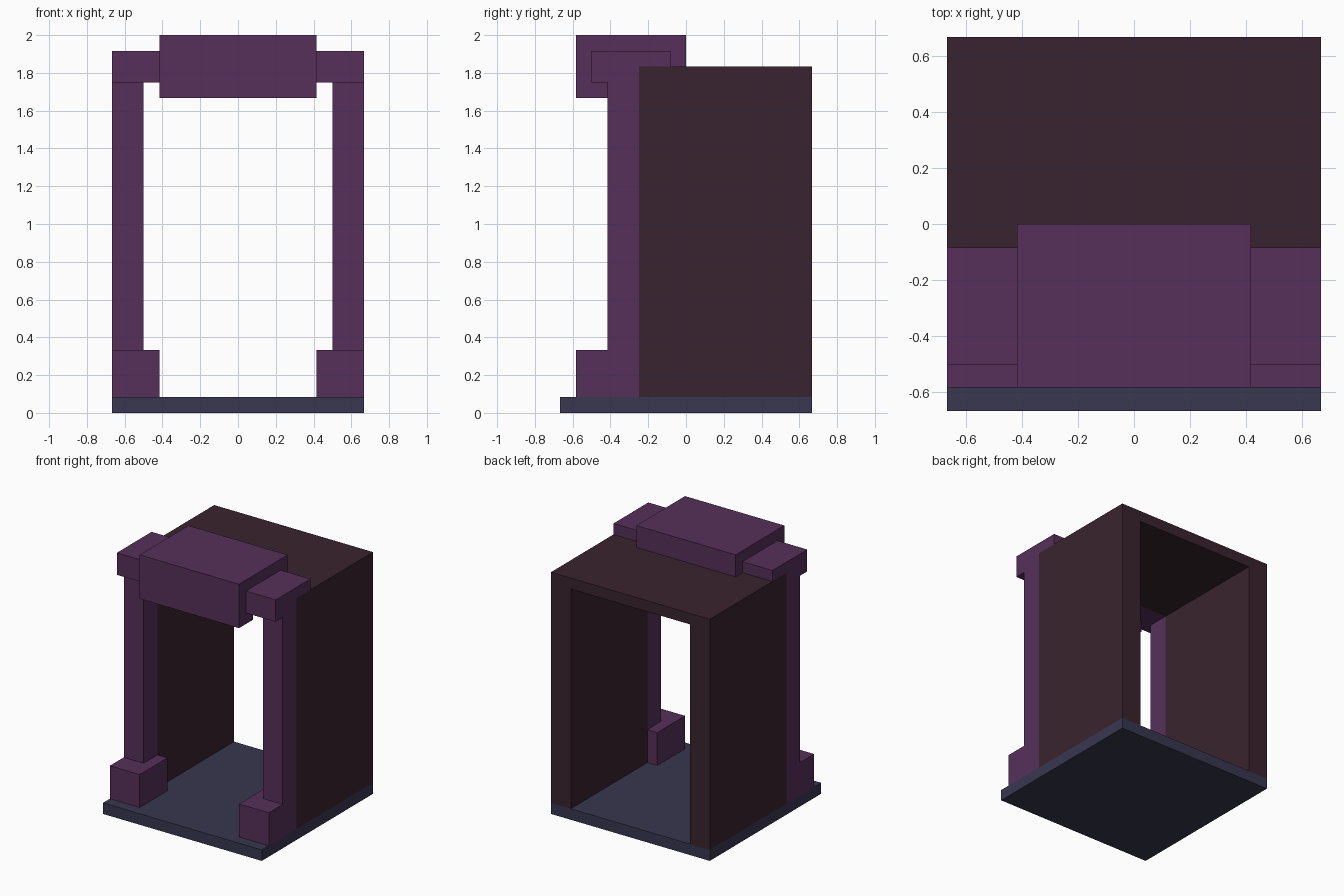
import bpy, bmesh

# Remove the default cube
cube = bpy.data.objects.get("Cube")
if cube:
    bpy.data.objects.remove(cube, do_unlink=True)

U = 1 / 12  # grid unit: the whole model is 24 units tall


def material(name, rgb):
    mat = bpy.data.materials.new(name)
    mat.use_nodes = True
    color = (*rgb, 1)
    mat.diffuse_color = color
    mat.node_tree.nodes["Principled BSDF"].inputs["Base Color"].default_value = color
    return mat


purple = material("plum purple", (0.093, 0.0296, 0.102))
brown = material("dark brown", (0.0409, 0.0176, 0.0273))
slate = material("slate blue", (0.0395, 0.0382, 0.0802))


def extrude_profile(name, profile, start, end, axis, mat):
    """Extrude a closed profile, given in grid units, along x (yz profile) or y (xz profile)."""
    bm = bmesh.new()
    verts = []
    for a, z in profile:
        co = (start, a, z) if axis == "x" else (a, start, z)
        verts.append(bm.verts.new([c * U for c in co]))
    face = bm.faces.new(verts)
    result = bmesh.ops.extrude_face_region(bm, geom=[face])
    moved = [g for g in result["geom"] if isinstance(g, bmesh.types.BMVert)]
    length = (end - start) * U
    bmesh.ops.translate(bm, verts=moved, vec=(length, 0, 0) if axis == "x" else (0, length, 0))
    bmesh.ops.recalc_face_normals(bm, faces=bm.faces)
    mesh = bpy.data.meshes.new(name)
    bm.to_mesh(mesh)
    bm.free()
    mesh.materials.append(mat)
    obj = bpy.data.objects.new(name, mesh)
    bpy.context.collection.objects.link(obj)
    return obj


def rect(a0, a1, z0, z1):
    return [(a0, z0), (a1, z0), (a1, z1), (a0, z1)]


# Floor slab
extrude_profile("base", rect(-8, 8, 0, 1), -8, 8, "x", slate)

# Two side walls and the roof as one arch, open at front and back
arch = [(-8, 1), (-6, 1), (-6, 21), (6, 21), (6, 1), (8, 1), (8, 22), (-8, 22)]
extrude_profile("shell", arch, -3, 8, "y", brown)

# Lintel over the doorway, lapping back onto the roof
lintel = [(-7, 20), (-5, 20), (-5, 21), (-3, 21), (-3, 22), (0, 22), (0, 24), (-7, 24)]
extrude_profile("lintel", lintel, -5, 5, "x", purple)

# Posts with feet and stepped capitals on both sides
capital = [(-6, 21), (-3, 21), (-3, 22), (-1, 22), (-1, 23), (-6, 23)]
for side, s in (("left", 1), ("right", -1)):
    extrude_profile(side + "_foot", rect(-7, -3, 1, 4), 5 * s, 8 * s, "x", purple)
    extrude_profile(side + "_post", rect(-5, -3, 4, 21), 6 * s, 8 * s, "x", purple)
    extrude_profile(side + "_capital", capital, 5 * s, 8 * s, "x", purple)
